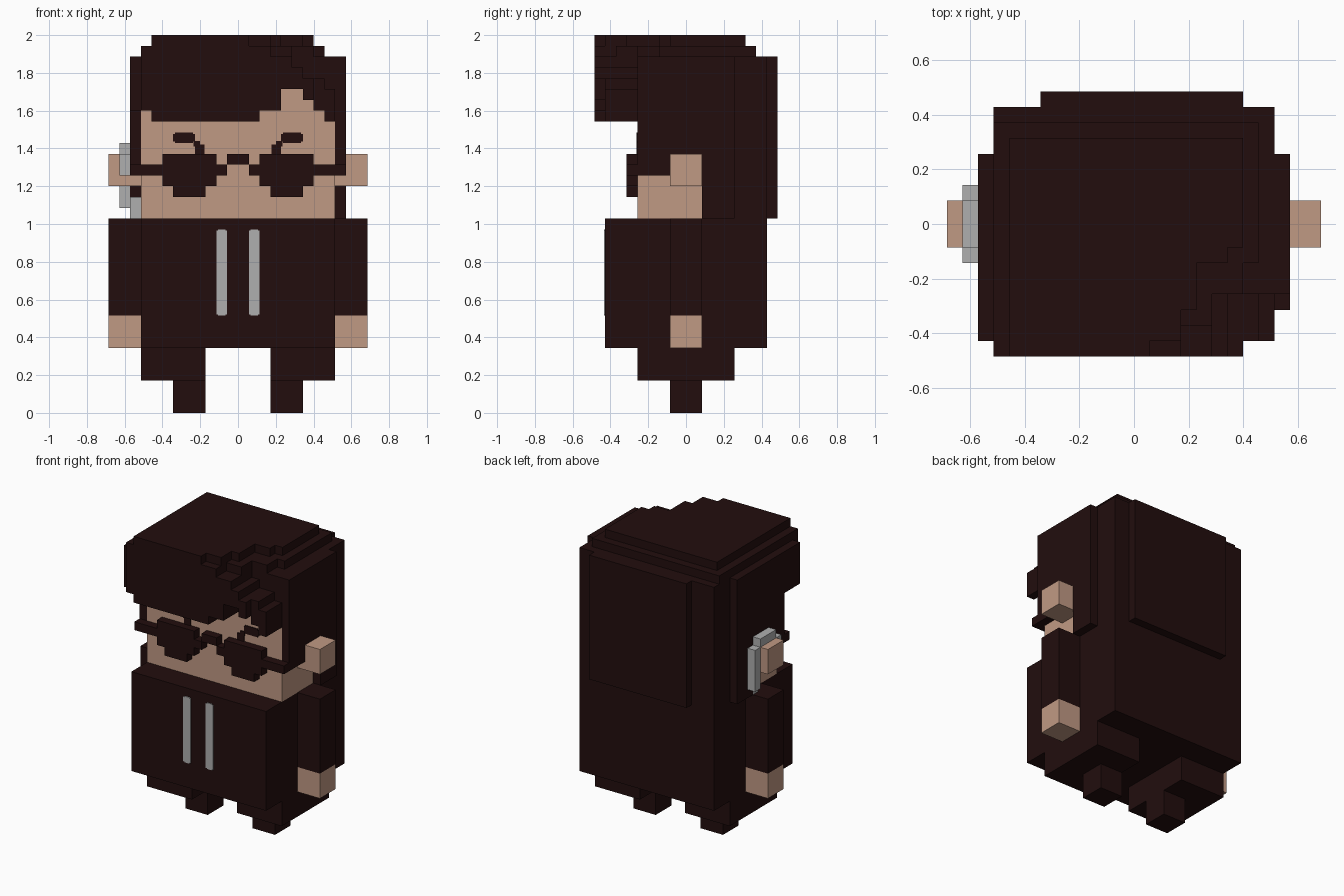
import bpy
import bmesh

cube = bpy.data.objects.get("Cube")
if cube:
    bpy.data.objects.remove(cube, do_unlink=True)

U = 2 / 35  # one voxel


def material(name, rgb):
    m = bpy.data.materials.new(name)
    m.use_nodes = True
    m.diffuse_color = (*rgb, 1)
    bsdf = next(n for n in m.node_tree.nodes if n.type == 'BSDF_PRINCIPLED')
    bsdf.inputs["Base Color"].default_value = (*rgb, 1)
    bsdf.inputs["Roughness"].default_value = 0.9
    return m


dark = material("dark brown", (0.016, 0.0042, 0.0042))
skin = material("skin", (0.53, 0.32, 0.23))
grey = material("light grey", (0.43, 0.43, 0.43))


def part(name, mat, *boxes, side=1):
    """Join boxes (x0, x1, y0, y1, z0, z1), given in voxels; side=-1 mirrors x."""
    bm = bmesh.new()
    for x0, x1, y0, y1, z0, z1 in boxes:
        for v in bmesh.ops.create_cube(bm, size=1)["verts"]:
            v.co.x = side * U * (x1 if v.co.x > 0 else x0)
            v.co.y = U * (y1 if v.co.y > 0 else y0)
            v.co.z = U * (z1 if v.co.z > 0 else z0)
    bmesh.ops.recalc_face_normals(bm, faces=bm.faces[:])
    mesh = bpy.data.meshes.new(name)
    bm.to_mesh(mesh)
    bm.free()
    mesh.materials.append(mat)
    ob = bpy.data.objects.new(name, mesh)
    bpy.context.collection.objects.link(ob)
    return ob


# Torso and head
part("torso", dark, (-9, 9, -7.5, 7.5, 6, 18))
part("head", skin, (-9, 9, -4.5, 1.5, 18, 30))

# Paired parts
for label, s in (("left", 1), ("right", -1)):
    part(label + "_sleeve", dark, (9, 12, -1.5, 1.5, 9, 18), side=s)
    part(label + "_hand", skin, (9, 12, -1.5, 1.5, 6, 9), side=s)
    part(label + "_leg", dark, (3, 9, -4.5, 4.5, 3, 6), side=s)
    part(label + "_foot", dark, (3, 6, -1.5, 1.5, 0, 3), side=s)
    part(label + "_ear", skin, (9, 12, -1.5, 1.5, 21, 24), side=s)
    part(label + "_drawstring", grey,
         (1, 2, -7.6, -7.5, 9.1, 16.9), (1.15, 1.85, -7.6, -7.5, 9, 17), side=s)
    part(label + "_eyebrow", dark,
         (4, 6, -4.6, -4.5, 25.15, 25.85), (4.15, 5.85, -4.6, -4.5, 25, 26),
         (3.1, 4, -4.6, -4.5, 24, 24.85), (3.5, 4.1, -4.6, -4.5, 24.7, 25.2), side=s)
    # Stepped lens and the arm running back to the ear
    part(label + "_lens", dark,
         (2, 7, -5.5, -4.5, 21, 24), (3, 6, -5.5, -4.5, 20, 21),
         (1, 2, -5.5, -4.5, 22, 23), side=s)
    part(label + "_glasses_arm", dark,
         (7, 10, -5.5, -4.5, 22, 23), (9, 10, -4.5, -1.5, 22, 23), side=s)
    part(label + "_side_hair", dark,
         (9, 10, -4.5, 4.5, 23, 33), (9, 10, 1.5, 4.5, 18, 23), side=s)

part("glasses_bridge", dark, (-1, 1, -5.5, -4.5, 23, 24))

# Hearing device hooked around the right ear
part("ear_device", grey,
     (10, 11, -1.5, 1.5, 24, 25), (10, 11, 1.5, 2.5, 19, 24),
     (10, 11, -2.5, -1.5, 22, 24), (9, 10, 0.5, 1.45, 18, 20), side=-1)

# Back of the hair and crown
part("back_hair", dark,
     (-9, 9, 1.5, 7.5, 18, 33), (-6, 7, 7.5, 8.5, 18, 33))
part("crown_hair", dark, (-9, 9, -4.5, 1.5, 30, 33))

# Top layers, stepping back toward the left front corner
part("lower_top_hair", dark, *[
    (x0, x1, y0, 6.5, 33, 34) for x0, x1, y0 in
    ((-9, 3, -8.5), (3, 5, -6.5), (5, 7, -4.5), (7, 8, -2.5))])
part("upper_top_hair", dark, *[
    (x0, x1, y0, 5.5, 34, 35) for x0, x1, y0 in
    ((-8, 1, -8.5), (1, 3, -7.5), (3, 4, -5.5), (4, 6, -2.5), (6, 7, -1.5))])

# Swept fringe: columns as (x0, x1, front y, bottom z, top z)
part("fringe", dark, *[
    (x0, x1, y0, -4.5, z0, z1) for x0, x1, y0, z0, z1 in (
        (-10, -9, -7.5, 28, 33), (-9, -8, -8.5, 28, 33), (-8, 2, -8.5, 27, 33),
        (2, 4, -8.5, 28, 33), (4, 5, -8.5, 30, 33), (5, 6, -8.5, 30, 32),
        (6, 7, -8.5, 29, 31), (7, 8, -7.5, 28, 31), (8, 9, -7.5, 27, 30))])
